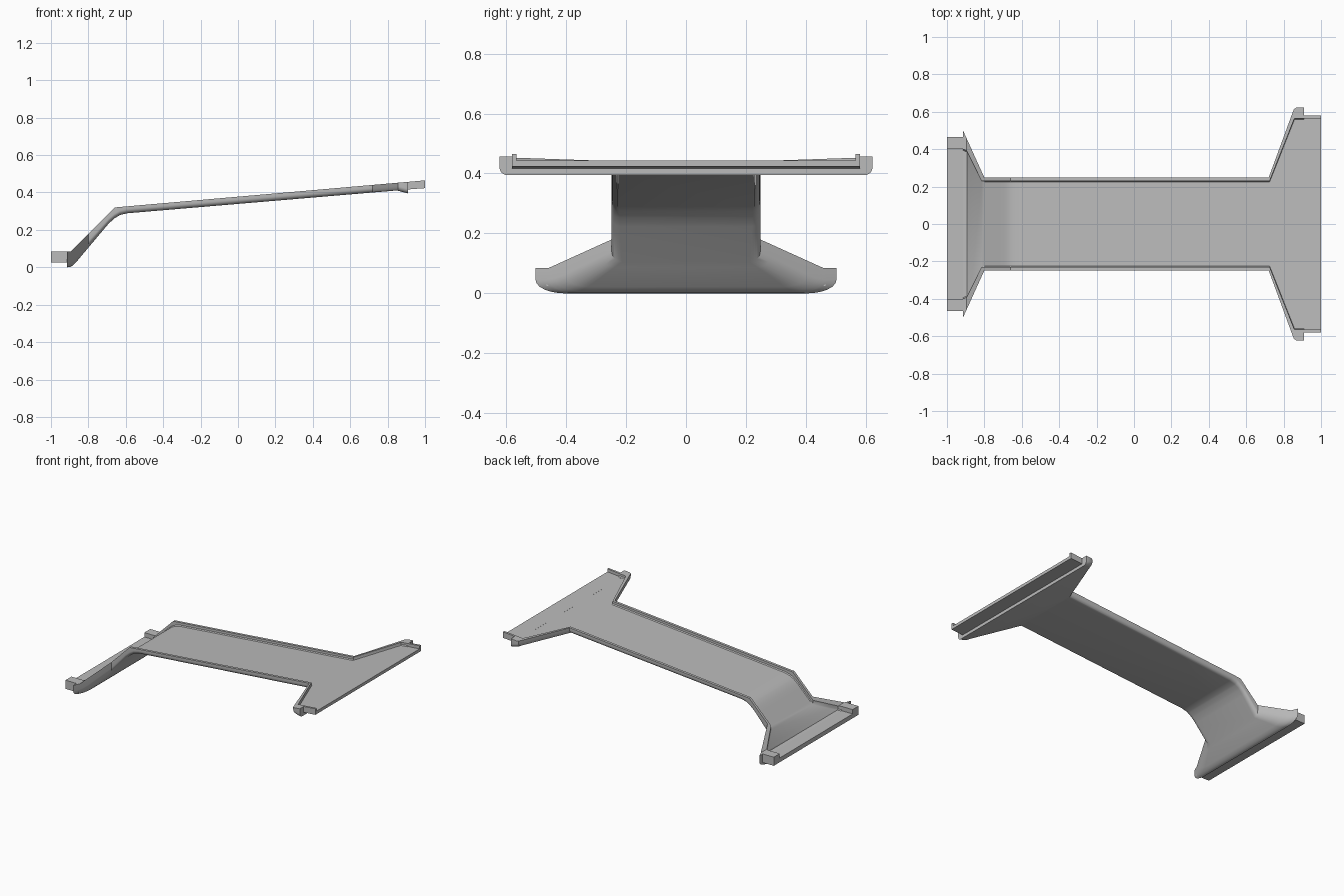
import bpy, bmesh, math

if "Cube" in bpy.data.objects:
    bpy.data.objects.remove(bpy.data.objects["Cube"])

grey = bpy.data.materials.new("plain grey")
grey.use_nodes = True
COLOUR = (0.5, 0.5, 0.5, 1)
grey.diffuse_color = COLOUR
grey.node_tree.nodes["Principled BSDF"].inputs["Base Color"].default_value = COLOUR


def at(keys, x):
    """Linear interpolation along a list of (x, value) keys."""
    if x <= keys[0][0]:
        return keys[0][1]
    for (x0, v0), (x1, v1) in zip(keys, keys[1:]):
        if x <= x1:
            return v0 + (v1 - v0) * (x - x0) / (x1 - x0)
    return keys[-1][1]


def loft(name, stations, section):
    """Skin a closed cross-section, mirrored in y, along x."""
    bm = bmesh.new()
    rings = []
    for x in stations:
        half = section(x)
        pts = half + [(-y, z) for y, z in reversed(half)]
        rings.append([bm.verts.new((x, y, z)) for y, z in pts])
    n = len(rings[0])
    for a, b in zip(rings, rings[1:]):
        for i in range(n):
            j = (i + 1) % n
            bm.faces.new((a[i], a[j], b[j], b[i]))
    bm.faces.new(rings[0])
    bm.faces.new(rings[-1])
    bmesh.ops.recalc_face_normals(bm, faces=bm.faces)
    mesh = bpy.data.meshes.new(name)
    bm.to_mesh(mesh)
    bm.free()
    mesh.materials.append(grey)
    obj = bpy.data.objects.new(name, mesh)
    bpy.context.collection.objects.link(obj)
    bpy.ops.object.select_all(action="DESELECT")
    bpy.context.view_layer.objects.active = obj
    obj.select_set(True)
    bpy.ops.object.shade_smooth_by_angle(angle=math.radians(32))
    return obj


# Tray body: plan outline and side profiles
outer = [(-0.915, 0.502), (-0.8, 0.248), (0.72, 0.248), (0.855, 0.615), (0.868, 0.622), (0.91, 0.622)]
inner = [(-0.915, 0.4), (-0.895, 0.392), (-0.815, 0.23), (0.725, 0.23), (0.858, 0.565), (0.91, 0.565)]
rim_top = [(-0.915, 0.085), (-0.895, 0.085), (-0.66, 0.32), (0.91, 0.457)]
floor_top = [(-0.915, 0.055), (-0.893, 0.059), (-0.7, 0.252), (-0.67, 0.277), (-0.64, 0.292),
             (-0.6, 0.302), (0.91, 0.436)]
underside = [(-0.915, 0.0), (-0.9, 0.001), (-0.885, 0.008), (-0.87, 0.022), (-0.72, 0.2),
             (-0.69, 0.235), (-0.66, 0.262), (-0.63, 0.28), (-0.59, 0.289), (0.85, 0.411),
             (0.9, 0.397), (0.91, 0.395)]
round_y = [(-0.915, 0.1), (-0.8, 0.035), (-0.66, 0.025), (0.91, 0.025)]
round_z = [(-0.915, 0.045), (-0.8, 0.035), (-0.66, 0.025), (0.91, 0.025)]


def body_section(x):
    w, wi = at(outer, x), at(inner, x)
    top, floor, low = at(rim_top, x), at(floor_top, x), at(underside, x)
    ry, rz = at(round_y, x), at(round_z, x)
    pts = [(wi - 0.006, floor), (wi, floor + 0.006), (wi, top), (w, top)]
    for k in range(7):
        a = k / 6 * math.pi / 2
        pts.append((w - ry + ry * math.cos(a), low + rz - rz * math.sin(a)))
    return pts


profiles = (outer, inner, rim_top, floor_top, underside, round_y)
loft("tray_body", sorted({x for p in profiles for x, _ in p}), body_section)


# End connectors: shallow trays with a raised lip on each side
def connector(name, ends, w, wi, top, floor, low):
    loft(name, ends, lambda x: [(wi, at(floor, x)), (wi, at(top, x)), (w, at(top, x)), (w, at(low, x))])


connector("low_end_connector", (-1.0, -0.9), 0.465, 0.4,
          [(0, 0.085)], [(0, 0.055)], [(0, 0.025)])
connector("high_end_connector", (0.89, 1.0), 0.58, 0.565,
          [(0.89, 0.455), (1, 0.465)], [(0.89, 0.4345), (1, 0.444)], [(0.89, 0.415), (1, 0.423)])
